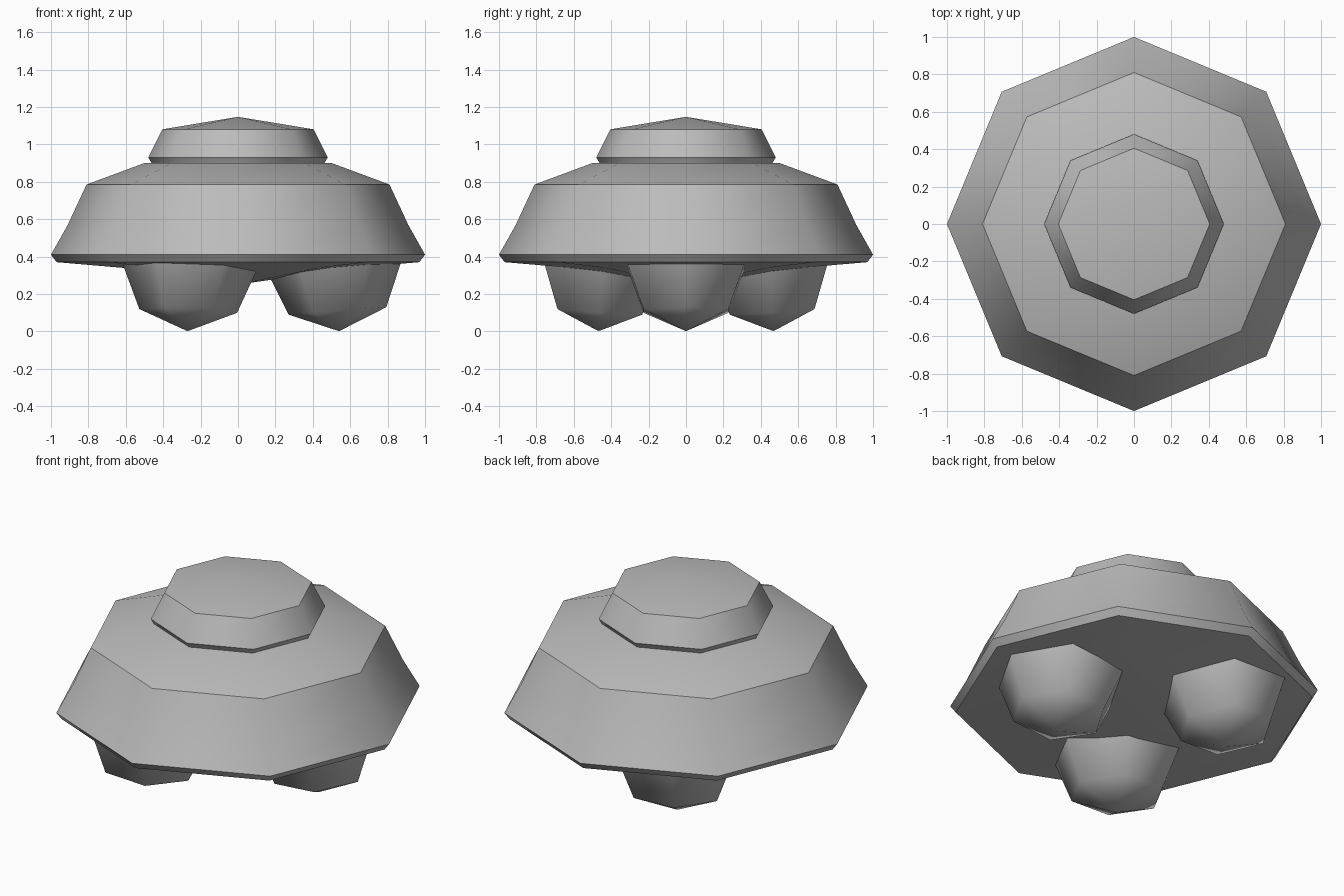
import bpy, math
from math import cos, sin, pi, radians

cube = bpy.data.objects.get("Cube")
if cube:
    bpy.data.objects.remove(cube, do_unlink=True)

# Single grey material
GREY = (0.5, 0.5, 0.5, 1.0)
grey = bpy.data.materials.new("plain_grey")
grey.use_nodes = True
grey.diffuse_color = GREY
grey.node_tree.nodes["Principled BSDF"].inputs["Base Color"].default_value = GREY


def lathe(name, profile, sides, smooth_angle):
    """Turn a bottom-to-top (radius, z) profile that starts and ends on the axis."""
    verts, rings, faces = [], [], []
    for r, z in profile:
        n = sides if r > 0 else 1
        rings.append([len(verts) + i for i in range(n)])
        verts += [(r * cos(2 * pi * i / sides), r * sin(2 * pi * i / sides), z)
                  for i in range(n)]
    for low, high in zip(rings, rings[1:]):
        for i in range(sides):
            j = (i + 1) % sides
            if len(low) == 1:
                faces.append((low[0], high[j], high[i]))
            elif len(high) == 1:
                faces.append((low[i], low[j], high[0]))
            else:
                faces.append((low[i], low[j], high[j], high[i]))
    mesh = bpy.data.meshes.new(name)
    mesh.from_pydata(verts, [], faces)
    mesh.materials.append(grey)
    obj = bpy.data.objects.new(name, mesh)
    bpy.context.collection.objects.link(obj)
    bpy.ops.object.select_all(action='DESELECT')
    obj.select_set(True)
    bpy.context.view_layer.objects.active = obj
    bpy.ops.object.shade_smooth_by_angle(angle=radians(smooth_angle))
    return obj


# Saucer hull: shallow keel, thin rim, flared skirt and sloping deck
lathe("saucer_hull", [(0, 0.25), (0.62, 0.34), (0.97, 0.37), (1.0, 0.41),
                      (0.91, 0.57), (0.81, 0.785), (0.50, 0.90), (0, 0.90)], 8, 43)

# Cabin on the deck: undercut lip, tapered wall, low pointed roof
lathe("cabin", [(0, 0.88), (0.455, 0.88), (0.465, 0.905), (0.48, 0.93),
                (0.405, 1.08), (0, 1.147)], 8, 43)

# Three hexagonal half-ball pods, each leaning slightly outward
R = 0.37
h = R * sin(pi / 4)
for i, name in enumerate(("left_pod", "back_right_pod", "front_right_pod")):
    a = 2 * pi * i / 3
    pod = lathe(name, [(0, -R), (h, -h), (R, 0), (0, 0.05)], 6, 60)
    pod.location = (0.512 * cos(a), 0.512 * sin(a), R)
    pod.rotation_euler = (0, radians(-4.4), a)
